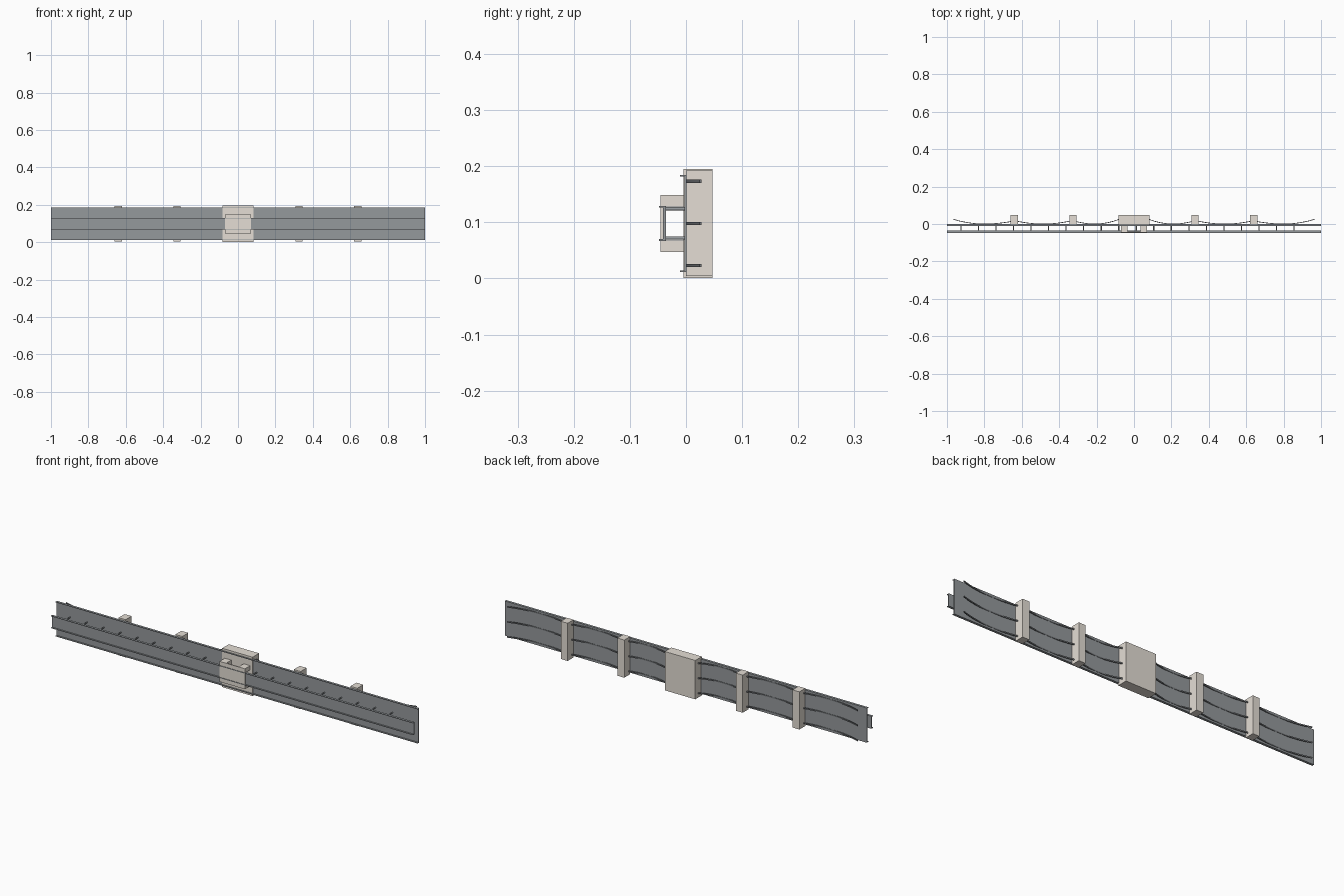
import bpy
import bmesh
from mathutils import Matrix, Vector

cube = bpy.data.objects.get("Cube")
if cube:
    bpy.data.objects.remove(cube, do_unlink=True)


def material(name, colour):
    mat = bpy.data.materials.new(name)
    mat.use_nodes = True
    mat.diffuse_color = (*colour, 1)
    mat.node_tree.nodes["Principled BSDF"].inputs["Base Color"].default_value = (*colour, 1)
    return mat


GREY = material("steel grey", (0.30, 0.32, 0.335))
DARK = material("dark steel", (0.18, 0.19, 0.20))
BEIGE = material("warm beige", (0.78, 0.73, 0.665))


def finish(name, bm, mat):
    bmesh.ops.recalc_face_normals(bm, faces=bm.faces)
    mesh = bpy.data.meshes.new(name)
    bm.to_mesh(mesh)
    bm.free()
    mesh.materials.append(mat)
    obj = bpy.data.objects.new(name, mesh)
    bpy.context.collection.objects.link(obj)
    return obj


def smooth(obj):
    bpy.ops.object.select_all(action="DESELECT")
    obj.select_set(True)
    bpy.context.view_layer.objects.active = obj
    bpy.ops.object.shade_smooth_by_angle()


def add_box(bm, x, y, z):
    """Add a box given its (low, high) range on each axis."""
    size = Vector((x[1] - x[0], y[1] - y[0], z[1] - z[0], 1))
    centre = Vector((sum(x) / 2, sum(y) / 2, sum(z) / 2))
    bmesh.ops.create_cube(bm, size=1, matrix=Matrix.Translation(centre) @ Matrix.Diagonal(size))


def boxes(name, mat, ranges):
    bm = bmesh.new()
    for r in ranges:
        add_box(bm, *r)
    return finish(name, bm, mat)


MID = 0.098


def channel(name, web_back, web_front, lip_front, half_height):
    """Long channel: a C profile opening forward, swept along x."""
    lip = 0.003
    low, high = MID - half_height, MID + half_height
    profile = [(web_back, low), (web_back, high), (lip_front, high), (lip_front, high - lip),
               (web_front, high - lip), (web_front, low + lip), (lip_front, low + lip), (lip_front, low)]
    bm = bmesh.new()
    face = bm.faces.new([bm.verts.new((-1, y, z)) for y, z in profile])
    ext = bmesh.ops.extrude_face_region(bm, geom=[face])
    verts = [v for v in ext["geom"] if isinstance(v, bmesh.types.BMVert)]
    bmesh.ops.translate(bm, verts=verts, vec=(2, 0, 0))
    return finish(name, bm, GREY)


# Main plate and the narrow front rail
channel("main_plate", 0.001, -0.003, -0.011, 0.0865)
channel("front_rail", -0.036, -0.041, -0.048, 0.031)

# Two rows of pins between plate and rail
bm = bmesh.new()
for i in range(20):
    for z in (MID - 0.026, MID + 0.026):
        place = Matrix.Translation((-0.925 + 0.0937 * i, -0.0195, z)) @ Matrix.Rotation(1.5708, 4, "X")
        bmesh.ops.create_cone(bm, cap_ends=True, segments=24, radius1=0.003, radius2=0.003,
                              depth=0.034, matrix=place)
smooth(finish("rail_pins", bm, GREY))

# Rear spacer blocks
for side, sign in (("right", -1), ("left", 1)):
    for label, x in (("inner", 0.327), ("outer", 0.64)):
        boxes(f"{side}_{label}_block", BEIGE,
              [((sign * x - 0.019, sign * x + 0.019), (0, 0.047), (0.004, 0.192))])

# Centre clamp wrapping the plate
boxes("centre_clamp", BEIGE, [((-0.084, 0.084), (-0.0045, 0.047), (0.001, 0.195))])

# Front bracket: face plate over the rail and four arms back to the clamp
arms = [((-0.07, 0.07), (-0.0455, -0.041), (0.047, 0.149))]
for x in ((-0.07, -0.034), (0.034, 0.07)):
    for z in ((0.047, 0.068), (0.128, 0.149)):
        arms.append((x, (-0.043, -0.003), z))
boxes("front_bracket", BEIGE, arms)


def spring(name, x0, y0, x1, y1, xm):
    """Three bowed strips that sink into the plate at xm."""
    bm = bmesh.new()
    for z in (0.023, MID, 0.173):
        rings = []
        for i in range(25):
            x = x0 + (x1 - x0) * i / 24
            end, height = (x0, y0) if x < xm else (x1, y1)
            y = height * ((x - xm) / (end - xm)) ** 2
            rings.append([bm.verts.new((x, y + dy, z + dz))
                          for dy, dz in ((-.002, -.003), (.002, -.003), (.002, .003), (-.002, .003))])
        for a, b in zip(rings, rings[1:]):
            for k in range(4):
                bm.faces.new((a[k], a[k - 1], b[k - 1], b[k]))
        bm.faces.new(rings[0])
        bm.faces.new(rings[-1][::-1])
    smooth(finish(name, bm, DARK))


# Bowed rear springs between the blocks
for side, s in (("right", -1), ("left", 1)):
    spans = [("inner", 0.08, 0.025, 0.315, 0.015, 0.21),
             ("middle", 0.34, 0.016, 0.63, 0.016, 0.485),
             ("outer", 0.65, 0.015, 0.968, 0.026, 0.80)]
    for label, a, ya, b, yb, m in spans:
        if s > 0:
            spring(f"{side}_{label}_spring", a, ya, b, yb, m)
        else:
            spring(f"{side}_{label}_spring", -b, yb, -a, ya, -m)
